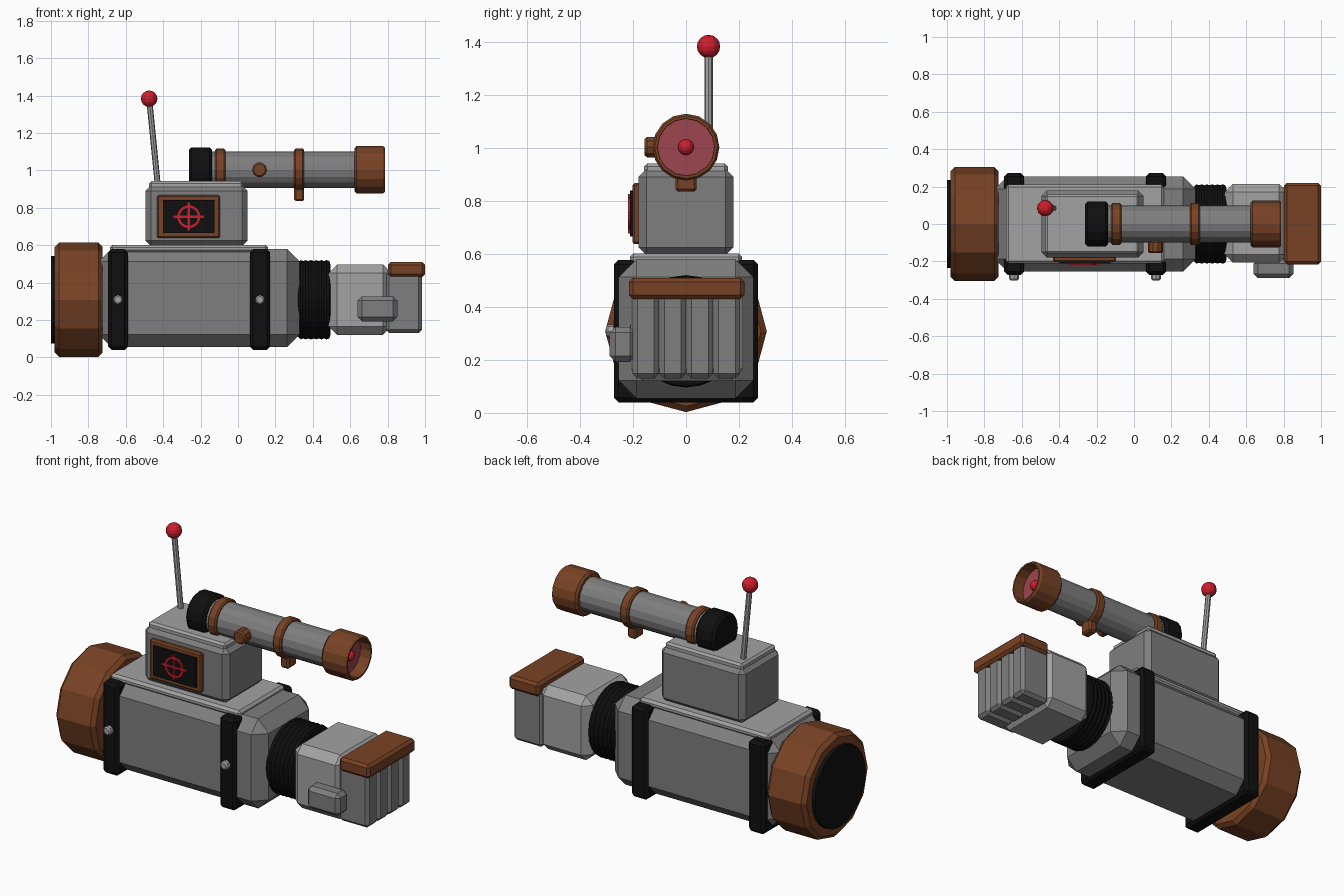
import bpy, bmesh, math
from mathutils import Vector, Matrix

if "Cube" in bpy.data.objects:
    bpy.data.objects.remove(bpy.data.objects["Cube"])


def material(name, rgb):
    m = bpy.data.materials.new(name)
    m.diffuse_color = (*rgb, 1)
    m.use_nodes = True
    m.node_tree.nodes["Principled BSDF"].inputs["Base Color"].default_value = m.diffuse_color
    return m


GREY = material("mid grey", (0.21, 0.21, 0.21))
LIGHT = material("light grey", (0.36, 0.36, 0.36))
BROWN = material("brown", (0.19, 0.055, 0.018))
BLACK = material("black", (0.005, 0.005, 0.005))
RED = material("red", (0.62, 0.012, 0.025))
LENS = material("lens pink", (0.34, 0.06, 0.08))


def finish(name, bm, mat):
    bmesh.ops.recalc_face_normals(bm, faces=bm.faces)
    me = bpy.data.meshes.new(name)
    bm.to_mesh(me)
    bm.free()
    me.materials.append(mat)
    ob = bpy.data.objects.new(name, me)
    bpy.context.collection.objects.link(ob)
    return ob


def box(name, x, y, z, mat, bevel=0.0):
    """Chamfered box from x, y and z ranges."""
    bm = bmesh.new()
    bmesh.ops.create_cube(bm, size=1)
    for v in bm.verts:
        v.co = [r[0] + (c + 0.5) * (r[1] - r[0]) for c, r in zip(v.co, (x, y, z))]
    if bevel:
        bmesh.ops.bevel(bm, geom=bm.edges[:], offset=bevel, segments=1,
                        profile=0.5, affect='EDGES')
    return finish(name, bm, mat)


def lathe(name, profile, start, axis, mat, sides=12, closed=False):
    """Revolve (distance along axis, radius) points about an axis."""
    bm = bmesh.new()
    turn = Matrix.Translation(start) @ Vector(axis).to_track_quat('Z', 'Y').to_matrix().to_4x4()
    rings = []
    for d, r in profile:
        rings.append([bm.verts.new(turn @ Vector((r * math.cos(a), r * math.sin(a), d)))
                      for a in (2 * math.pi * i / sides for i in range(sides))])
    pairs = list(zip(rings, rings[1:]))
    if closed:
        pairs.append((rings[-1], rings[0]))
    else:
        bm.faces.new(rings[0])
        bm.faces.new(rings[-1])
    for a, b in pairs:
        for i in range(sides):
            j = (i + 1) % sides
            bm.faces.new((a[i], a[j], b[j], b[i]))
    return finish(name, bm, mat)


def rod(name, start, end, r, mat, sides=12, bevel=0.0):
    """Cylinder between two points with optional chamfered rims."""
    d = Vector(end) - Vector(start)
    n = d.length
    prof = [(0, r), (n, r)]
    if bevel:
        prof = [(0, r - bevel), (bevel, r), (n - bevel, r), (n, r - bevel)]
    return lathe(name, prof, start, d, mat, sides)


def ball(name, c, r, mat):
    bm = bmesh.new()
    bmesh.ops.create_uvsphere(bm, u_segments=12, v_segments=8, radius=r,
                              matrix=Matrix.Translation(c))
    return finish(name, bm, mat)


X = (1, 0, 0)

# Main body and its end cap
box("body", (-0.745, 0.33), (-0.255, 0.255), (0.055, 0.58), GREY, 0.068)
rod("end_cap", (-0.98, 0, 0.308), (-0.725, 0, 0.308), 0.305, BROWN, 12, 0.022)
rod("end_cap_disc", (-1.0, 0, 0.308), (-0.97, 0, 0.308), 0.235, BLACK, 24)

# Straps with bolts
for i, (a, b) in enumerate(((-0.695, -0.588), (0.063, 0.172))):
    box(f"strap_{i}", (a, b), (-0.272, 0.272), (0.04, 0.578), BLACK, 0.018)
    m = (a + b) / 2
    rod(f"bolt_{i}", (m, -0.265, 0.308), (m, -0.302, 0.308), 0.026, LIGHT, 8, 0.008)

# Top plate, upper housing and lid
box("top_plate", (-0.685, 0.16), (-0.212, 0.212), (0.56, 0.602), LIGHT, 0.014)
box("housing", (-0.495, 0.052), (-0.18, 0.18), (0.595, 0.92), GREY, 0.03)
box("housing_lid", (-0.475, 0.028), (-0.158, 0.158), (0.9, 0.942), LIGHT, 0.012)

# Screen with crosshair
SX, SZ = -0.263, 0.752
box("screen_frame", (-0.432, -0.097), (-0.202, -0.17), (0.637, 0.868), BROWN, 0.008)
box("screen", (-0.402, -0.125), (-0.212, -0.19), (0.665, 0.84), BLACK)
lathe("crosshair_ring", [(0, 0.048), (0, 0.061), (0.008, 0.061), (0.008, 0.048)],
      (SX, -0.211, SZ), (0, -1, 0), RED, 24, closed=True)
box("crosshair_bar", (SX - 0.082, SX + 0.082), (-0.219, -0.211), (SZ - 0.006, SZ + 0.006), RED)
box("crosshair_post", (SX - 0.006, SX + 0.006), (-0.219, -0.211), (SZ - 0.075, SZ + 0.075), RED)

# Antenna
rod("antenna_rod", (-0.43, 0.085, 0.93), (-0.475, 0.085, 1.385), 0.016, LIGHT, 8)
ball("antenna_ball", (-0.475, 0.085, 1.383), 0.044, RED)

# Scope: tube, eyecup, rings, clamp, knob and hollow hood
SC = 1.003
rod("scope_tube", (-0.14, 0, SC), (0.65, 0, SC), 0.098, GREY, 16)
rod("scope_eyecup", (-0.262, 0, SC), (-0.138, 0, SC), 0.12, BLACK, 16, 0.014)
for i, x in enumerate((-0.122, 0.3)):
    rod(f"scope_ring_{i}", (x, 0, SC), (x + 0.054, 0, SC), 0.113, BROWN, 16, 0.008)
box("scope_clamp", (0.3, 0.354), (-0.04, 0.04), (0.835, 0.91), BROWN, 0.01)
rod("scope_knob", (0.115, -0.09, SC), (0.115, -0.156, SC), 0.04, BROWN, 10, 0.008)
lathe("scope_hood", [(0, 0.09), (0, 0.114), (0.012, 0.126), (0.153, 0.126),
                     (0.165, 0.118), (0.165, 0.108), (0.06, 0.106)],
      (0.622, 0, SC), X, BROWN, 16, closed=True)
rod("scope_lens", (0.64, 0, SC), (0.72, 0, SC), 0.107, LENS, 16)
ball("lens_bead", (0.722, 0, SC), 0.03, RED)

# Ribbed neck joining the body to the fist
prof = [(0, 0.2)]
for i in range(6):
    prof += [(0.012 + i * 0.028, 0.212), (0.026 + i * 0.028, 0.207)]
lathe("neck", prof + [(0.172, 0.19)], (0.322, 0, 0.308), X, BLACK, 24)

# Fist: palm, four fingers, thumb and knuckle guard
box("palm", (0.485, 0.82), (-0.207, 0.215), (0.12, 0.497), LIGHT, 0.045)
for i in range(4):
    y = -0.152 + i * 0.102
    box(f"finger_{i}", (0.79, 0.983), (y - 0.05, y + 0.05), (0.13, 0.46), GREY, 0.018)
box("thumb", (0.64, 0.852), (-0.288, -0.19), (0.193, 0.325), GREY, 0.022)
box("knuckle_guard", (0.803, 1.0), (-0.216, 0.22), (0.43, 0.51), BROWN, 0.015)
